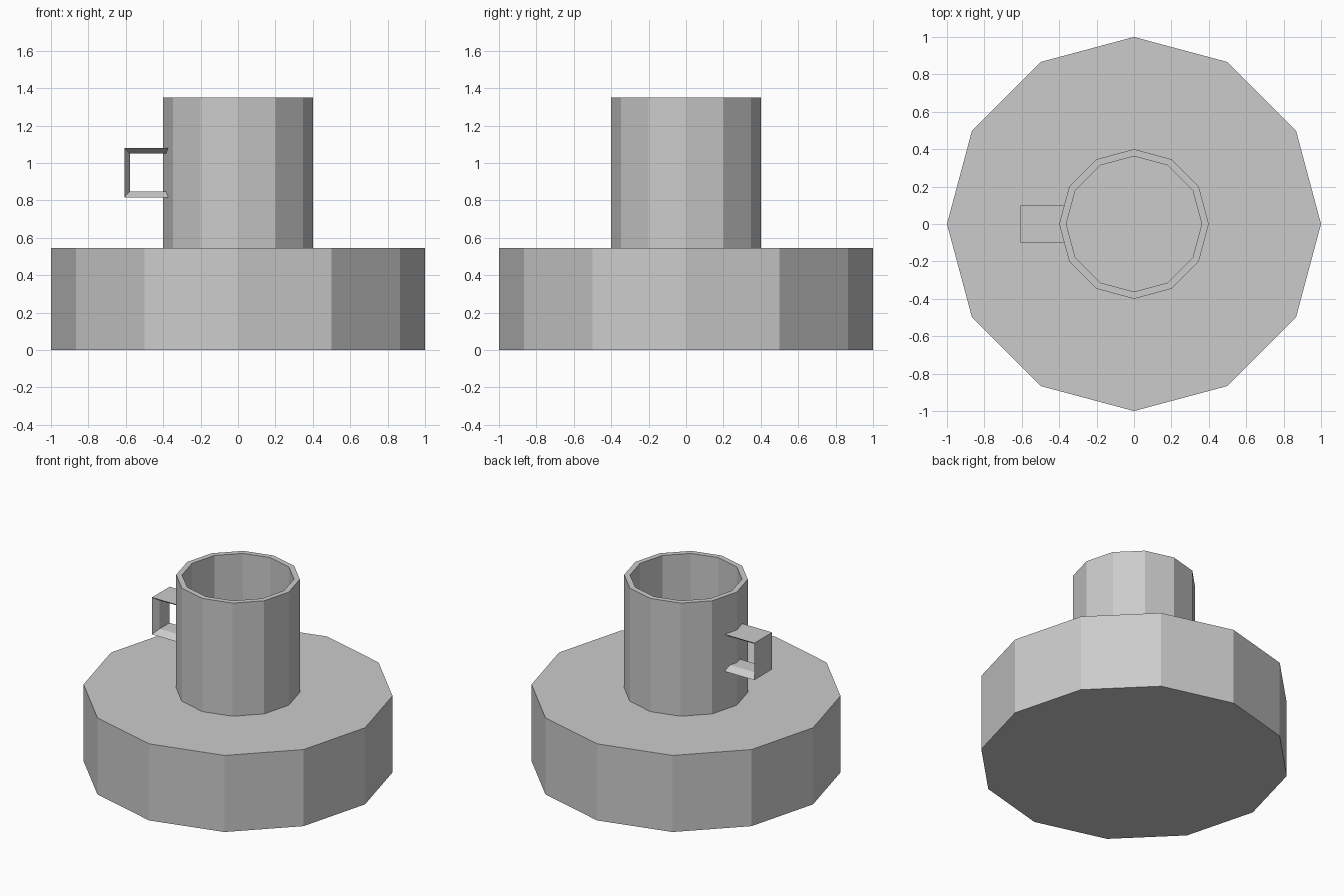
import bpy
from math import cos, sin, pi

if "Cube" in bpy.data.objects:
    bpy.data.objects.remove(bpy.data.objects["Cube"])

SIDES = 12
BASE_H, TOP = 0.545, 1.35


def make(name, verts, faces):
    mesh = bpy.data.meshes.new(name)
    mesh.from_pydata(verts, [], faces)
    obj = bpy.data.objects.new(name, mesh)
    bpy.context.collection.objects.link(obj)
    return obj


def lathe(name, profile):
    """Turn (radius, z) points into a 12-sided solid, capped at both ends."""
    verts = [(r * cos(2 * pi * i / SIDES), r * sin(2 * pi * i / SIDES), z)
             for r, z in profile for i in range(SIDES)]
    faces = [tuple(reversed(range(SIDES)))]
    for k in range(len(profile) - 1):
        a, b = k * SIDES, (k + 1) * SIDES
        for i in range(SIDES):
            j = (i + 1) % SIDES
            faces.append((a + i, a + j, b + j, b + i))
    last = (len(profile) - 1) * SIDES
    faces.append(tuple(range(last, last + SIDES)))
    return make(name, verts, faces)


# Wide twelve-sided base
lathe("base", [(1, 0), (1, BASE_H)])

# Hollow cup with a thin wall and floor
lathe("cup", [(0.4, BASE_H), (0.4, TOP), (0.362, TOP), (0.362, BASE_H + 0.04)])

# Square handle: flat band, wide outside and narrower inside, ends set in the cup wall
outer = [(-0.37, 1.08), (-0.608, 1.08), (-0.608, 0.817), (-0.37, 0.817)]
inner = [(-0.37, 1.05), (-0.578, 1.05), (-0.578, 0.848), (-0.37, 0.848)]
verts = []
for (xo, zo), (xi, zi) in zip(outer, inner):
    verts += [(xo, -0.1, zo), (xo, 0.1, zo), (xi, 0.055, zi), (xi, -0.055, zi)]
faces = [(3, 2, 1, 0), (12, 13, 14, 15)]
for k in range(3):
    a, b = 4 * k, 4 * k + 4
    for i in range(4):
        j = (i + 1) % 4
        faces.append((a + i, a + j, b + j, b + i))
make("handle", verts, faces)
